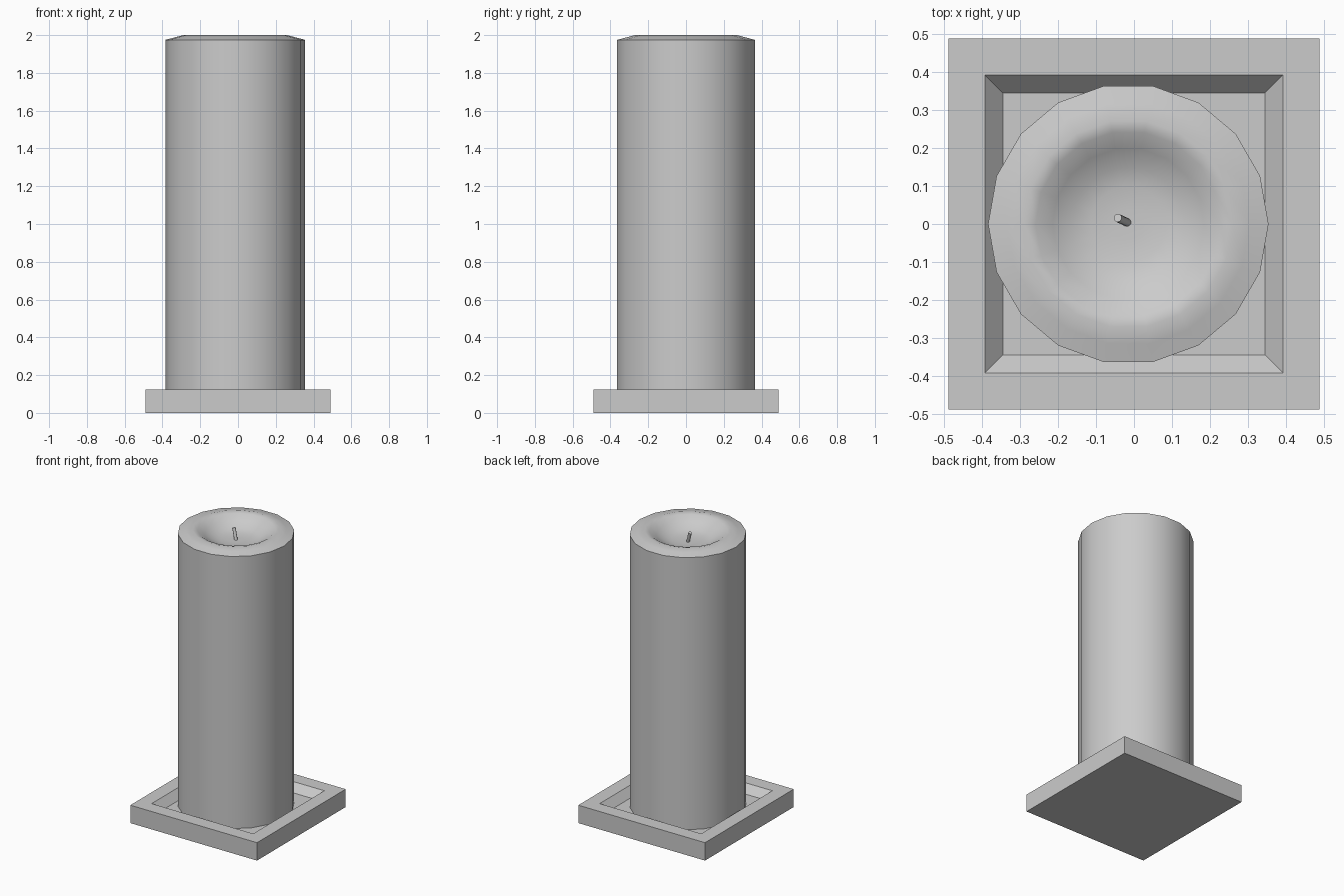
import bpy, bmesh, math
from mathutils import Vector

if "Cube" in bpy.data.objects:
    bpy.data.objects.remove(bpy.data.objects["Cube"])


def make_object(name, bm, smooth=False):
    bmesh.ops.recalc_face_normals(bm, faces=bm.faces)
    mesh = bpy.data.meshes.new(name)
    bm.to_mesh(mesh)
    bm.free()
    obj = bpy.data.objects.new(name, mesh)
    bpy.context.collection.objects.link(obj)
    if smooth:
        bpy.ops.object.select_all(action='DESELECT')
        obj.select_set(True)
        bpy.context.view_layer.objects.active = obj
        bpy.ops.object.shade_smooth_by_angle(angle=math.radians(35))
    return obj


def loft(name, rings, sides, centre=(0, 0), turn=0.0, smooth=False):
    """Skin a stack of (radius, z) rings and cap both ends."""
    bm = bmesh.new()
    loops = []
    for r, z in rings:
        loops.append([bm.verts.new((centre[0] + r * math.cos(turn + math.tau * i / sides),
                                    centre[1] + r * math.sin(turn + math.tau * i / sides), z))
                      for i in range(sides)])
    for a, b in zip(loops, loops[1:]):
        for i in range(sides):
            j = (i + 1) % sides
            bm.faces.new((a[i], a[j], b[j], b[i]))
    bm.faces.new(loops[0])
    bm.faces.new(loops[-1])
    return make_object(name, bm, smooth)


# Square tray with a sloped recess
d = math.sqrt(2)
FLOOR = 0.073
loft("tray", [(0.49 * d, 0), (0.49 * d, 0.125), (0.393 * d, 0.125), (0.345 * d, FLOOR)],
     4, turn=math.pi / 4)

# Candle with a raised rim and a melted hollow
loft("candle", [(0.37, FLOOR), (0.37, 1.975), (0.32, 1.988), (0.275, 2.0), (0.245, 1.992),
                (0.20, 1.962), (0.15, 1.934), (0.10, 1.922), (0.04, 1.919)],
     18, centre=(-0.015, 0), smooth=True)

# Leaning wick
start, end = Vector((-0.013, 0.002, 1.90)), Vector((-0.043, 0.016, 1.992))
axis = end - start
bm = bmesh.new()
bmesh.ops.create_cone(bm, cap_ends=True, segments=12, radius1=0.011, radius2=0.011,
                      depth=axis.length)
bm.transform(axis.to_track_quat('Z', 'Y').to_matrix().to_4x4())
bmesh.ops.translate(bm, verts=bm.verts, vec=(start + end) / 2)
make_object("wick", bm, smooth=True)
